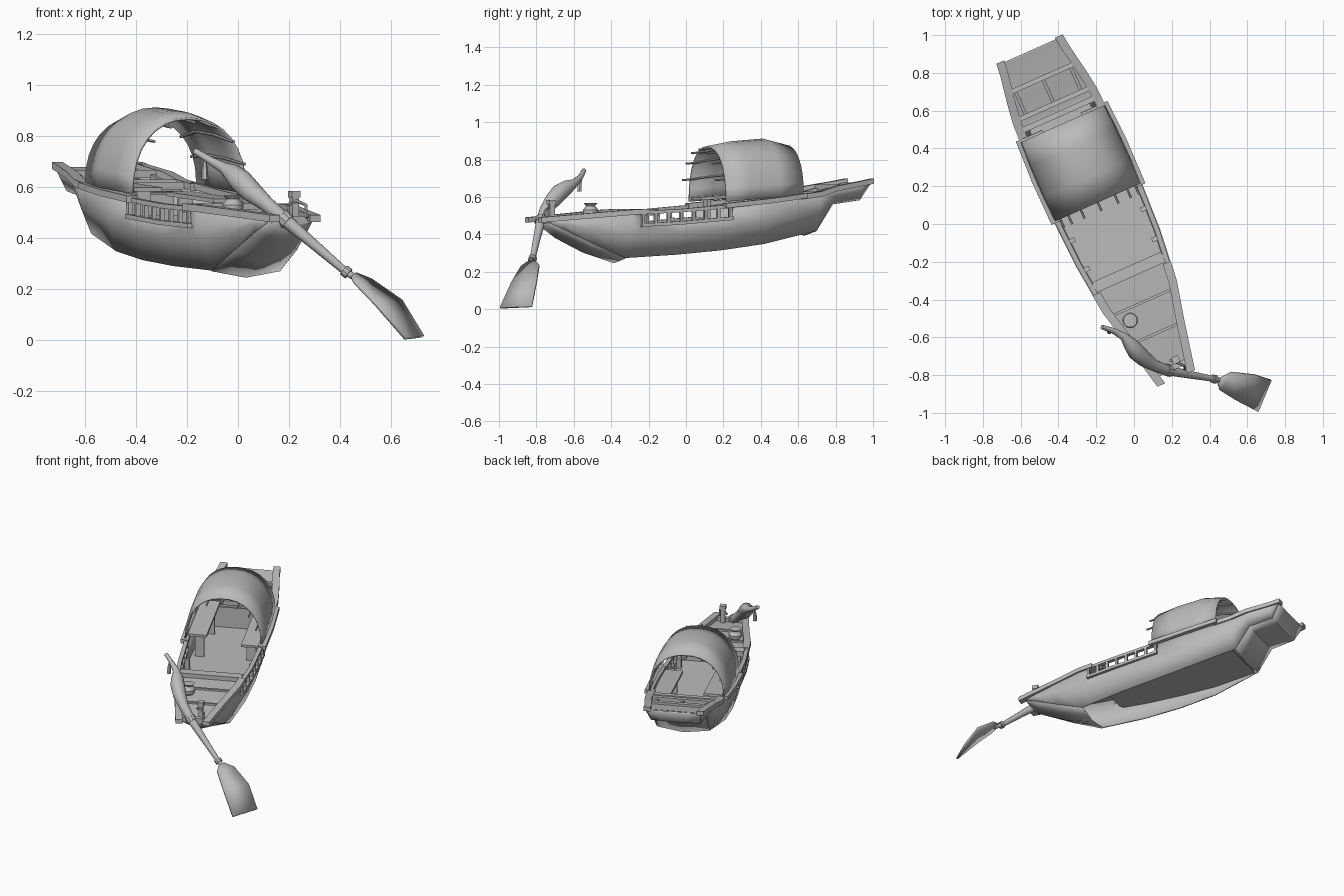
import bpy, bmesh, math
from mathutils import Matrix, Vector

old = bpy.data.objects.get("Cube")
if old:
    bpy.data.objects.remove(old)

wood = bpy.data.materials.new("plain grey wood")
wood.use_nodes = True
wood.diffuse_color = (0.5, 0.5, 0.5, 1)
wood.node_tree.nodes["Principled BSDF"].inputs["Base Color"].default_value = (0.5, 0.5, 0.5, 1)

# The boat lies turned about z; its own axis runs from bow (-y) to stern (+y)
BOAT = Matrix.Translation((-0.1675, 0.06, 0)) @ Matrix.Rotation(math.radians(24), 4, "Z")
WORLD = Matrix.Identity(4)
SIDES = ((1, "left"), (-1, "right"))
parts = []


def finish(name, bm, frame=BOAT, thick=0):
    bmesh.ops.recalc_face_normals(bm, faces=bm.faces)
    bm.transform(frame)
    me = bpy.data.meshes.new(name)
    bm.to_mesh(me)
    bm.free()
    me.materials.append(wood)
    ob = bpy.data.objects.new(name, me)
    bpy.context.collection.objects.link(ob)
    if thick:
        mod = ob.modifiers.new("thickness", "SOLIDIFY")
        mod.thickness, mod.offset = thick, 0
    parts.append(ob)


def loft(name, rings, closed=True, frame=BOAT, thick=0):
    bm = bmesh.new()
    rows = [[bm.verts.new(p) for p in r] for r in rings]
    n = len(rows[0])
    for a, b in zip(rows, rows[1:]):
        for i in range(n if closed else n - 1):
            j = (i + 1) % n
            bm.faces.new((a[i], a[j], b[j], b[i]))
    if closed:
        bm.faces.new(rows[0])
        bm.faces.new(rows[-1])
    finish(name, bm, frame, thick)


def box(name, centre, size, tilt=0):
    bm = bmesh.new()
    bmesh.ops.create_cube(bm, size=1)
    bm.transform(Matrix.Translation(centre) @ Matrix.Rotation(tilt, 4, "X")
                 @ Matrix.Diagonal((*size, 1)))
    finish(name, bm)


def tube(name, path, radii, sides=10, frame=WORLD):
    pts = [Vector(p) for p in path]
    rings = []
    for i, p in enumerate(pts):
        t = pts[min(i + 1, len(pts) - 1)] - pts[max(i - 1, 0)]
        q = t.to_track_quat("Z", "Y")
        rings.append([p + q @ Vector((radii[i] * math.cos(k * math.tau / sides),
                                      radii[i] * math.sin(k * math.tau / sides), 0))
                      for k in range(sides)])
    loft(name, rings, frame=frame)


# Hull stations: along, half width, sheer z, lower half width, lower z, centre z
STATIONS = [(-0.91, 0.094, 0.475, 0.09, 0.465, 0.45),
            (-0.83, 0.116, 0.484, 0.106, 0.428, 0.385),
            (-0.67, 0.157, 0.5, 0.13, 0.352, 0.308),
            (-0.485, 0.2, 0.515, 0.145, 0.275, 0.25),
            (-0.2, 0.23, 0.53, 0.185, 0.293, 0),
            (0.05, 0.242, 0.55, 0.2, 0.316, 0),
            (0.3, 0.245, 0.575, 0.2, 0.35, 0),
            (0.62, 0.232, 0.615, 0.165, 0.42, 0.395),
            (0.72, 0.218, 0.645, 0.16, 0.565, 0.56),
            (0.88, 0.19, 0.672, 0.155, 0.587, 0.585),
            (0.935, 0.182, 0.685, 0.172, 0.675, 0.673)]


def at(y, column):
    y = min(max(y, STATIONS[0][0]), STATIONS[-1][0])
    for a, b in zip(STATIONS, STATIONS[1:]):
        if y <= b[0]:
            f = (y - a[0]) / (b[0] - a[0])
            return a[column] + f * (b[column] - a[column])


def wall_x(y, z):
    """Half width of the hull side at a given height."""
    w, top, cw, cz = (at(y, c) for c in range(1, 5))
    mx, mz = 0.4 * cw + 0.61 * w, 0.5 * (top + cz)
    if z < mz:
        return cw + (mx - cw) * max(z - cz, 0) / (mz - cz)
    return mx + (w - mx) * (z - mz) / (top - mz)


# Hull sides, cut low where the balustrades stand; the bottom is open
cuts = [-0.425, -0.415, 0.095, 0.105]
for s, side in SIDES:
    rings = []
    for y in sorted([st[0] for st in STATIONS] + cuts):
        top, cz = at(y, 2), at(y, 4)
        mid = 0.5 * (top + cz)
        if -0.42 < y < 0.1:
            top -= 0.062
        rings.append([(s * wall_x(y, z), y, z) for z in (top, mid, cz)])
    loft(side + "_hull_side", rings, closed=False, thick=0.01)

# Sloping end boards with a shallow V across
for name, rows in (("bow_transom", STATIONS[:4]), ("stern_transom", STATIONS[-4:])):
    loft(name, [[(f * cw, y, kz + (cz - kz) * abs(f)) for f in (-1, -0.5, 0, 0.5, 1)]
                for y, w, top, cw, cz, kz in rows], closed=False, thick=0.01)


def side_rail(name, ys, inset, width, low, high):
    for s, side in SIDES:
        rs = []
        for y in ys:
            x, z = at(y, 1) - inset, at(y, 2)
            rs.append([(s * x, y, z + low), (s * (x + width), y, z + low),
                       (s * (x + width), y, z + high), (s * x, y, z + high)])
        loft(side + "_" + name, rs)


side_rail("bow_gunwale", (-0.96, -0.7, -0.485, -0.38), 0.03, 0.045, -0.012, 0.016)
side_rail("balustrade_top", (-0.42, -0.2, 0.1), 0.016, 0.026, -0.012, 0.006)
side_rail("balustrade_base", (-0.42, -0.2, 0.1), 0.016, 0.03, -0.078, -0.06)
side_rail("cabin_rail", (0.05, 0.3, 0.53), 0.02, 0.05, -0.01, 0.016)
side_rail("stern_gunwale", (0.5, 0.62, 0.72, 0.88, 0.948), 0.035, 0.045, -0.014, 0.014)

for s, side in SIDES:
    for i in range(8):
        y = -0.41 + i * 0.071
        box(side + "_baluster", (s * at(y, 1), y, at(y, 2) - 0.035), (0.018, 0.016, 0.06))
    for y in (-0.24, -0.07):
        box(side + "_rib", (s * (at(y, 1) - 0.03), y, 0.455), (0.03, 0.025, 0.07))


def deck(name, ys, drop=0.0, level=None):
    rs = []
    for y in ys:
        z = level if level else at(y, 2) - drop
        x = wall_x(y, z) - 0.002
        rs.append([(-x, y, z - 0.008), (x, y, z - 0.008), (x, y, z), (-x, y, z)])
    loft(name, rs)


# Decks, floor and cross beams
deck("bow_deck", (-0.895, -0.83, -0.67, -0.485, -0.36), drop=0.013)
deck("main_floor", (-0.36, -0.2, 0.05, 0.3, 0.6), level=0.425)
deck("stern_deck", (0.56, 0.62, 0.72, 0.8), drop=0.03)
deck("stern_platform", (0.78, 0.88, 0.93), drop=0.006)
box("floor_step", (0, -0.365, 0.458), (0.35, 0.012, 0.08))
for y, h, d in ((-0.9, 0.03, 0.03), (-0.7, 0.012, 0.014), (-0.52, 0.012, 0.014),
                (-0.345, 0.035, 0.06), (0.57, 0.03, 0.03), (0.63, 0.03, 0.025), (0.78, 0.03, 0.025)):
    box("cross_beam", (0, y, at(y, 2) - 0.004), (2 * at(y, 1) - 0.03, d, h))
box("stern_bulkhead", (0, 0.585, 0.505), (0.335, 0.012, 0.16))
for x in (-0.16, 0.0, 0.16):
    box("hatch_frame", (x, 0.705, 0.622), (0.018, 0.14, 0.02), tilt=0.26)

# Benches beneath the canopy, the right one higher
for s, side, z in ((1, "left", 0.56), (-1, "right", 0.605)):
    box(side + "_bench", (s * 0.17, 0.3, z), (0.12, 0.46, 0.016), tilt=0.06)
    for y in (0.13, 0.47):
        box(side + "_bench_support", (s * 0.165, y, (z + 0.42) / 2), (0.06, 0.018, z - 0.43))

# Arched canopy: along, half width, foot z, crown z
ARCHES = [(0.06, 0.243, 0.575, 0.868), (0.2, 0.248, 0.585, 0.893),
          (0.38, 0.246, 0.6, 0.907), (0.515, 0.238, 0.615, 0.874)]


def arch_point(arch, t, shrink=0.0):
    y, w, foot, crown = arch
    return ((w - shrink) * math.copysign(abs(math.cos(t)) ** 0.9, math.cos(t)), y,
            foot + (crown - foot - shrink) * max(math.sin(t), 0) ** 0.9)


loft("canopy", [[arch_point(a, math.pi * i / 16) for i in range(17)] for a in ARCHES],
     closed=False, thick=0.01)
for i in range(1, 8):
    line = [Vector(arch_point(a, math.pi * i / 8, 0.01)) for a in ARCHES]
    tube("canopy_batten", [line[0] - Vector((0, 0.05, 0.004))] + line, [0.006] * 5, 6, BOAT)

# Mooring post with a rope loop on the bow
box("mooring_post", (0.037, -0.87, 0.52), (0.028, 0.028, 0.11))
box("mooring_post_cap", (0.037, -0.87, 0.572), (0.038, 0.038, 0.025))
tube("mooring_rope", [(0.19, -0.72, 0.53), (0.23, -0.735, 0.545), (0.265, -0.75, 0.53), (0.27, -0.77, 0.48)],
     [0.007] * 4, 6)

# Jar on the bow deck
tube("jar", [(-0.02, -0.51, z) for z in (0.495, 0.51, 0.53, 0.548, 0.553, 0.567)],
     [0.028, 0.04, 0.042, 0.028, 0.024, 0.037], 12)

# Long steering oar: carved handle, collar and flat blade
tube("oar_shaft", [(-0.17, -0.545, 0.742), (-0.11, -0.565, 0.705), (-0.055, -0.595, 0.675),
                   (-0.02, -0.635, 0.653), (0.01, -0.675, 0.625), (0.055, -0.715, 0.58),
                   (0.11, -0.75, 0.535), (0.18, -0.775, 0.475),
                   (0.28, -0.795, 0.39), (0.42, -0.82, 0.27), (0.475, -0.83, 0.235)],
     [0.012, 0.015, 0.022, 0.038, 0.046, 0.042, 0.031, 0.027, 0.021, 0.015, 0.012], 12)
tube("oar_collar", [(0.415, -0.819, 0.275), (0.433, -0.823, 0.26)], [0.023, 0.023], 10)
tube("oar_lashing", [(0.17, -0.772, 0.486), (0.195, -0.778, 0.463)], [0.032, 0.032], 10)
tube("oar_tassel", [(-0.13, -0.56, 0.71), (-0.13, -0.568, 0.67), (-0.13, -0.57, 0.63)], [0.005, 0.012, 0.014], 6)

blade_a = [(0.46, -0.815, 0.262), (0.52, -0.785, 0.238), (0.64, -0.798, 0.155), (0.725, -0.825, 0.015)]
blade_b = [(0.445, -0.848, 0.25), (0.455, -0.88, 0.228), (0.535, -0.93, 0.145), (0.655, -0.993, 0.007)]
loft("oar_blade", [[a, b] for a, b in zip(blade_a, blade_b)], closed=False, frame=WORLD, thick=0.012)

# Smooth shading with crisp edges
bpy.ops.object.select_all(action="DESELECT")
for ob in parts:
    ob.select_set(True)
bpy.context.view_layer.objects.active = parts[0]
bpy.ops.object.shade_smooth_by_angle(angle=math.radians(30))
